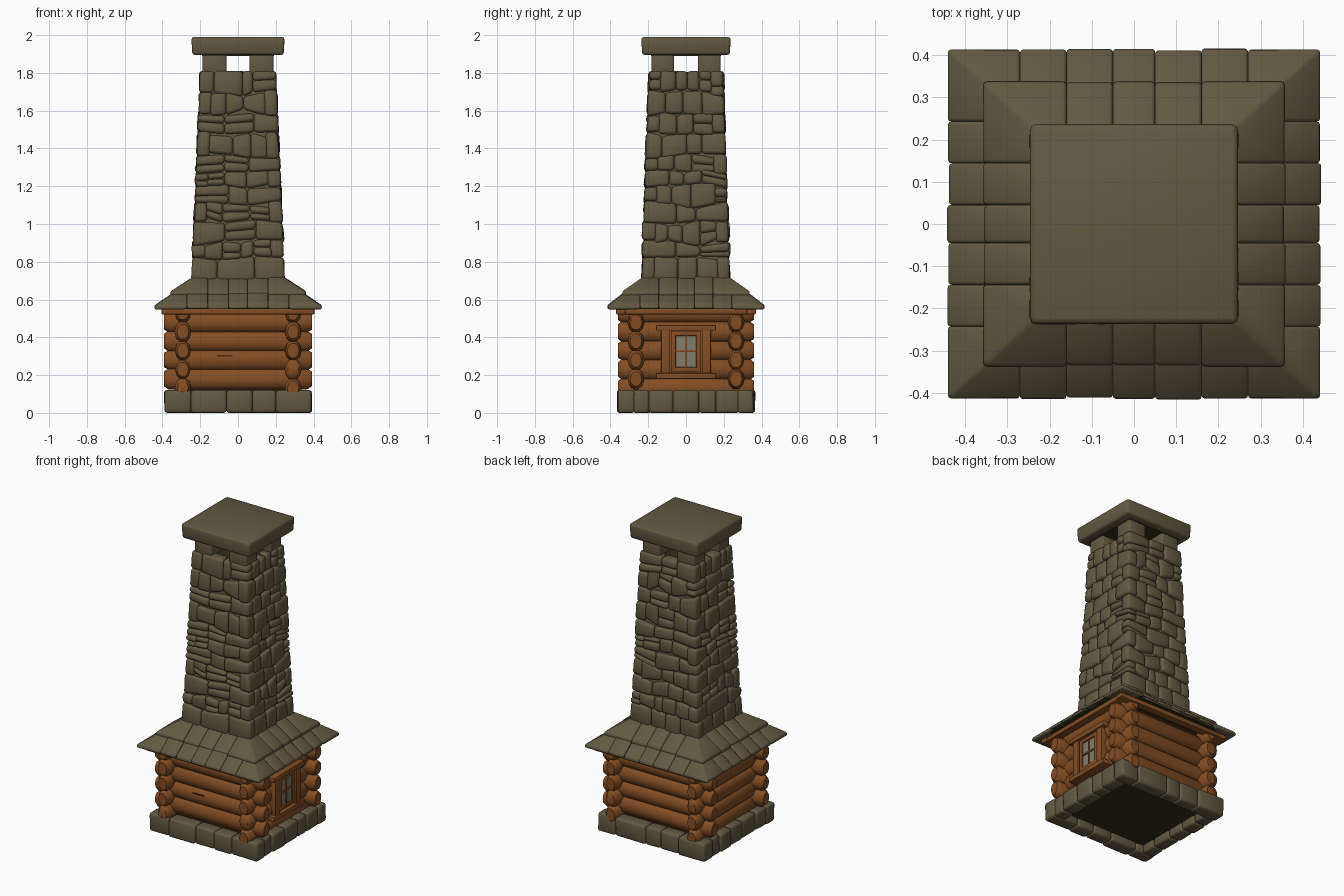
import bpy, bmesh, math, random
from mathutils import Vector, noise

random.seed(4)
if "Cube" in bpy.data.objects:
    bpy.data.objects.remove(bpy.data.objects["Cube"])


def material(name, rgb):
    m = bpy.data.materials.new(name)
    m.use_nodes = True
    m.diffuse_color = (*rgb, 1)
    m.node_tree.nodes["Principled BSDF"].inputs["Base Color"].default_value = (*rgb, 1)
    return m


stone = material("stone", (0.125, 0.1, 0.055))
moss = material("dark moss", (0.03, 0.03, 0.009))
wood = material("log wood", (0.23, 0.075, 0.017))
dark_wood = material("dark wood", (0.05, 0.018, 0.006))
glass = material("window glass", (0.22, 0.2, 0.15))


def build(name, solids, mat, bevel=0.0, angle=65):
    """Join convex solids, each given by its corner points, into one object."""
    bm = bmesh.new()
    for points in solids:
        part = bmesh.new()
        for p in points:
            part.verts.new(p)
        hull = bmesh.ops.convex_hull(part, input=part.verts[:])
        loose = {g for g in hull["geom_interior"] + hull["geom_unused"]
                 if isinstance(g, bmesh.types.BMVert)}
        bmesh.ops.delete(part, geom=list(loose), context="VERTS")
        if bevel:
            bmesh.ops.dissolve_limit(part, angle_limit=0.2, verts=part.verts[:], edges=part.edges[:])
            sharp = [e for e in part.edges if e.calc_face_angle(0) > 0.35]
            bmesh.ops.bevel(part, geom=sharp, offset=bevel, segments=2, profile=0.5,
                            affect="EDGES", clamp_overlap=True)
        bmesh.ops.recalc_face_normals(part, faces=part.faces[:])
        temp = bpy.data.meshes.new("temp")
        part.to_mesh(temp)
        part.free()
        bm.from_mesh(temp)
        bpy.data.meshes.remove(temp)
    mesh = bpy.data.meshes.new(name)
    bm.to_mesh(mesh)
    bm.free()
    mesh.materials.append(mat)
    obj = bpy.data.objects.new(name, mesh)
    bpy.context.collection.objects.link(obj)
    bpy.ops.object.select_all(action="DESELECT")
    obj.select_set(True)
    bpy.context.view_layer.objects.active = obj
    bpy.ops.object.shade_smooth_by_angle(angle=math.radians(angle))
    return obj


def box(x0, x1, y0, y1, z0, z1):
    return [(x, y, z) for x in (x0, x1) for y in (y0, y1) for z in (z0, z1)]


def frustum(bottom, top):
    return [(sx * x, sy * y, z) for x, y, z in (bottom, top) for sx in (-1, 1) for sy in (-1, 1)]


def on_side(side, u, d, z):
    """Point at u along a side of a square plan and d out from the centre."""
    x, y = ((u, -d), (d, u), (-u, d), (-d, -u))[side]
    return Vector((x, y, z))


def masonry(rows, half, depth, count, wave):
    """Courses of irregular stones round a rectangular plan."""
    solids = []

    def height(side, u, k, t):
        z = []
        for row in (k, k + 1):
            x, y, _ = on_side(side, u, 1, 0)
            ends = row in (0, len(rows) - 1)
            n = noise.noise(Vector((x * 2.3, y * 2.3, row * 7.3)))
            z.append(rows[row] + (0 if ends else n * wave))
        return z[0] + (z[1] - z[0]) * t

    for k in range(len(rows) - 1):
        for side in range(4):
            # alternate which pair of sides carries the corner stones
            end = 1 if side % 2 == k % 2 else 1 - depth / half(rows[k])[side % 2] * 0.9
            n = count + random.choice((0, 0, 1))
            cuts = [-end] + [end * (-1 + 2 * (i + random.uniform(-.25, .25)) / n)
                             for i in range(1, n)] + [end]
            for a, b in zip(cuts, cuts[1:]):
                split = random.uniform(.35, .65) if random.random() < .2 and count > 2 and k else 1
                for t0, t1 in ((0, split), (split, 1)):
                    if t1 - t0 < .1:
                        continue
                    bulge = random.uniform(-.007, .004)
                    pts = []
                    for u in (a, b):
                        for t in (t0, t1):
                            z = height(side, u, k, t)
                            hx, hy = half(z)
                            la, d = (hx, hy) if side % 2 == 0 else (hy, hx)
                            out = d + bulge + random.uniform(-.004, .004)
                            pts += [on_side(side, u * la, out, z), on_side(side, u * la, d - depth, z)]
                    solids.append(pts)
    return solids


def roof_course(low, high, joints, thick):
    """Sloping slabs between two rectangles, with one hip stone per corner."""
    solids = []
    for side in range(4):
        i, j = (0, 1) if side % 2 == 0 else (1, 0)
        scale = 1 if i == 0 else 0.9
        cuts = [c * scale for c in joints]
        for a, b in zip(cuts, cuts[1:]):
            lift = random.uniform(-.004, .003)
            solids.append([on_side(side, u, r[j] + lift, r[2] + dz + lift)
                           for u in (a, b) for r in (low, high) for dz in (0, -thick)])
        cx, cy = joints[-1], joints[-1] * .9
        sx, sy = ((1, -1), (1, 1), (-1, 1), (-1, -1))[side]
        solids.append([(sx * x, sy * y, r[2] + dz) for r in (low, high) for dz in (0, -thick)
                       for x, y in ((r[0], r[1]), (cx, r[1]), (r[0], cy))])
    return solids


def log(axis, across, z, length):
    """Slightly lumpy log with rounded ends."""
    pts = []
    for t, r in ((-1, .7), (-.94, 1), (-.8, 1), (.8, 1), (.94, 1), (1, .7)):
        r *= random.uniform(.94, 1.06)
        for i in range(10):
            w = math.tau * i / 10
            q = across + .043 * r * math.cos(w)
            h = z + .056 * r * math.sin(w)
            pts.append((t * length, q, h) if axis == "x" else (q, t * length, h))
    return pts


# Stone footing with a mossy floor inside
build("footing", masonry([0, .12], lambda z: (.388, .362), .09, 5, 0), stone, .014)
build("footing_floor", [box(-.32, .32, -.3, .3, .05, .11)], moss)

# Log cabin walls with crossing ends
build("wall_core", [box(-.3, .3, -.275, .275, .1, .55)], dark_wood)
build("front_and_back_logs", [log("x", s * .265, .18 + .1 * i, .392)
                              for s in (-1, 1) for i in range(4)], wood, angle=50)
build("side_logs", [log("y", s * .292, .13 + .1 * i, .36)
                    for s in (-1, 1) for i in range(5)], wood, angle=50)
build("top_beams", [box(-.405, .405, s * .345 - .025, s * .345 + .025, .522, .556) for s in (-1, 1)]
      + [box(s * .375 - .025, s * .375 + .025, -.37, .37, .522, .556) for s in (-1, 1)], wood, .006, 40)
build("log_crack", [box(-.11, -.03, -.312, -.306, .298, .305)], dark_wood)

# Window on the left wall
build("window_backing", [box(.3, .342, -.13, .13, .2, .44)], wood, .004, 40)
build("window_pane", [box(.34, .346, -.065, .065, .225, .425)], glass)
build("window_frame",
      [box(.3, .362, s * .108 - .024, s * .108 + .024, .2, .44) for s in (-1, 1)]
      + [box(.33, .356, s * .067 - .013, s * .067 + .013, .22, .43) for s in (-1, 1)]
      + [box(.33, .356, -.075, .075, z - .012, z + .012) for z in (.23, .42)]
      + [box(.34, .353, -.006, .006, .22, .43), box(.34, .353, -.07, .07, .322, .334)]
      + [box(.3, .37, -.158, .158, .435, .465), box(.3, .37, -.158, .158, .18, .21)],
      wood, .004, 40)

# Stepped stone roof
build("roof_core", [frustum((.41, .38, .556), (.2, .19, .7))], stone)
build("roof_soffit", [box(-.42, .42, -.39, .39, .549, .556)], moss)
build("lower_roof_slabs", roof_course((.441, .413, .568), (.335, .32, .64),
                                      (-.27, -.16, -.05, .05, .16, .27), .02), stone, .007)
build("upper_roof_slabs", roof_course((.357, .337, .643), (.235, .225, .722),
                                      (-.16, -.05, .05, .16), .025), stone, .008)

# Tapering chimney stack


def stack_half(z):
    t = (z - .7) / 1.1
    return .248 - .046 * t, .236 - .038 * t


courses = [.7]
while courses[-1] < 1.7:
    courses.append(courses[-1] + random.uniform(.075, .11))
courses = [.7 + (c - .7) * 1.11 / (courses[-1] - .7) for c in courses]
build("chimney_core", [frustum((.228, .216, .68), (.182, .178, 1.795))], stone)
build("chimney_stones", masonry(courses, stack_half, .07, 3, .045), stone, .017)
build("chimney_top_moss", [box(-.15, .15, -.15, .15, 1.79, 1.806)], moss)

# Corner posts and cap
build("cap_posts", [box(*sorted((sx * .062, sx * .188)), *sorted((sy * .064, sy * .183)), 1.78, 1.91)
                    for sx in (-1, 1) for sy in (-1, 1)], stone, .01)
build("cap_underside", [box(-.19, .19, -.185, .185, 1.89, 1.9)], moss)
build("cap_slab", [frustum((.242, .232, 1.895), (.247, .237, 1.99)) + [(.03, -.02, 2.005)]],
      stone, .014, 80)
